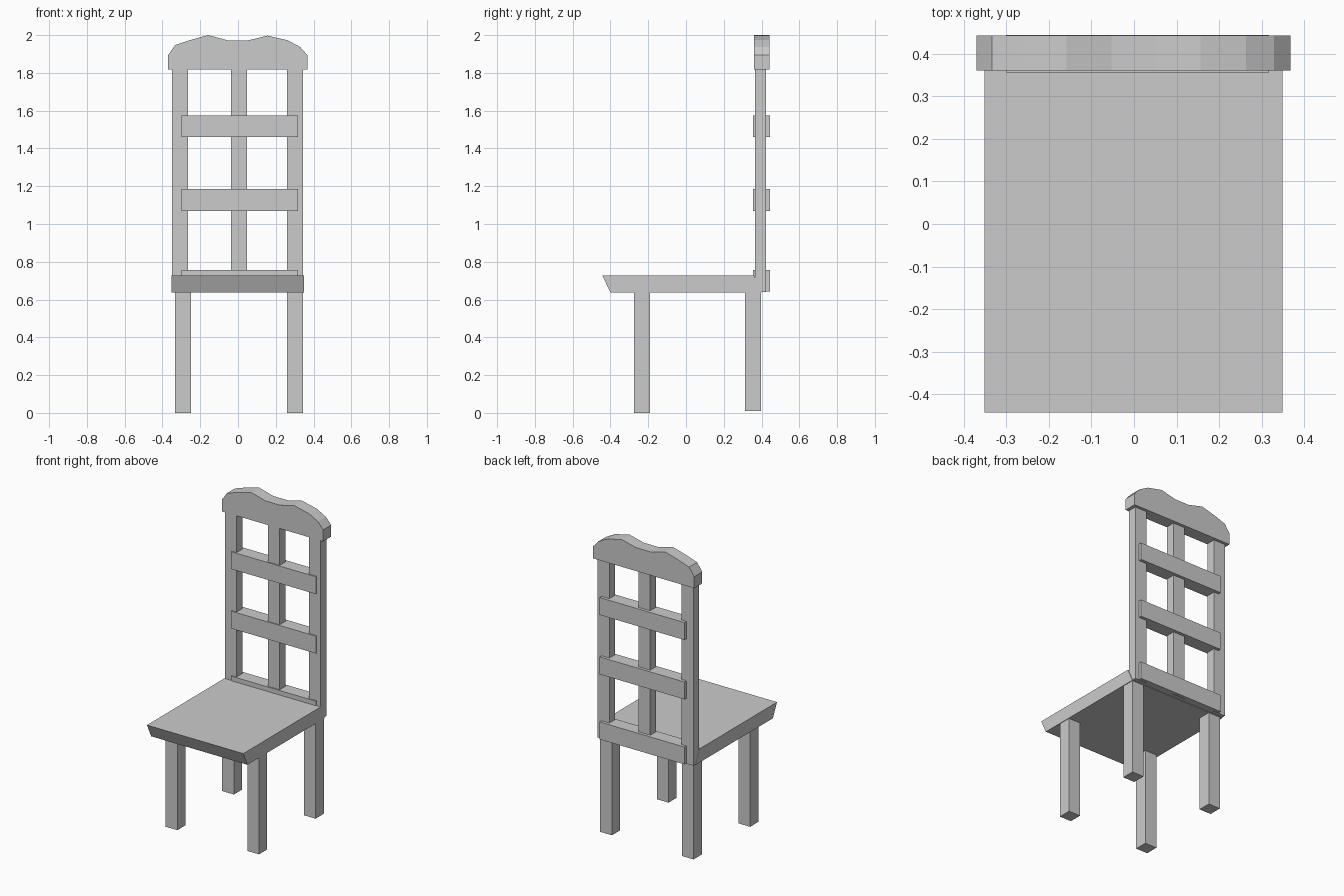
import bpy

if "Cube" in bpy.data.objects:
    bpy.data.objects.remove(bpy.data.objects["Cube"])


def prism(name, profile, axis, lo, hi):
    """Extrude a flat outline along x or y; profile is (x, z) or (y, z)."""
    def point(u, z, w):
        return (w, u, z) if axis == 'x' else (u, w, z)
    n = len(profile)
    verts = [point(u, z, w) for w in (lo, hi) for u, z in profile]
    faces = [tuple(range(n)), tuple(range(2 * n - 1, n - 1, -1))]
    faces += [(i, i + n, (i + 1) % n + n, (i + 1) % n) for i in range(n)]
    if axis == 'x':  # keep normals outward
        faces = [f[::-1] for f in faces]
    mesh = bpy.data.meshes.new(name)
    mesh.from_pydata(verts, [], faces)
    obj = bpy.data.objects.new(name, mesh)
    bpy.context.collection.objects.link(obj)
    return obj


def box(name, x, y, z):
    outline = [(x[0], z[0]), (x[1], z[0]), (x[1], z[1]), (x[0], z[1])]
    return prism(name, outline, 'y', *y)


# Seat: slanted front and back edges
prism("seat", [(-0.40, 0.637), (0.40, 0.637), (0.36, 0.727), (-0.443, 0.727)],
      'x', -0.351, 0.349)

# Legs
for side, x in (("left", (-0.333, -0.248)), ("right", (0.26, 0.345))):
    box("front_leg_" + side, x, (-0.275, -0.19), (0.0, 0.645))
    box("back_leg_" + side, x, (0.312, 0.397), (0.01, 0.645))

# Backrest uprights
for side, x in (("left", -0.35), ("centre", -0.037), ("right", 0.26)):
    box("back_post_" + side, (x, x + 0.085), (0.364, 0.424), (0.641, 1.83))

# Horizontal rails
for i, z in enumerate((0.643, 1.07, 1.46)):
    box(f"back_rail_{i + 1}", (-0.30, 0.317), (0.356, 0.444), (z, z + 0.114))

# Wavy crest rail
crest = [(-0.37, 1.818), (0.367, 1.818), (0.367, 1.894), (0.329, 1.937),
         (0.263, 1.973), (0.156, 1.997), (0.053, 1.972), (-0.053, 1.972),
         (-0.158, 2.0), (-0.26, 1.972), (-0.333, 1.947), (-0.37, 1.894)]
prism("crest_rail", crest, 'y', 0.36, 0.443)
